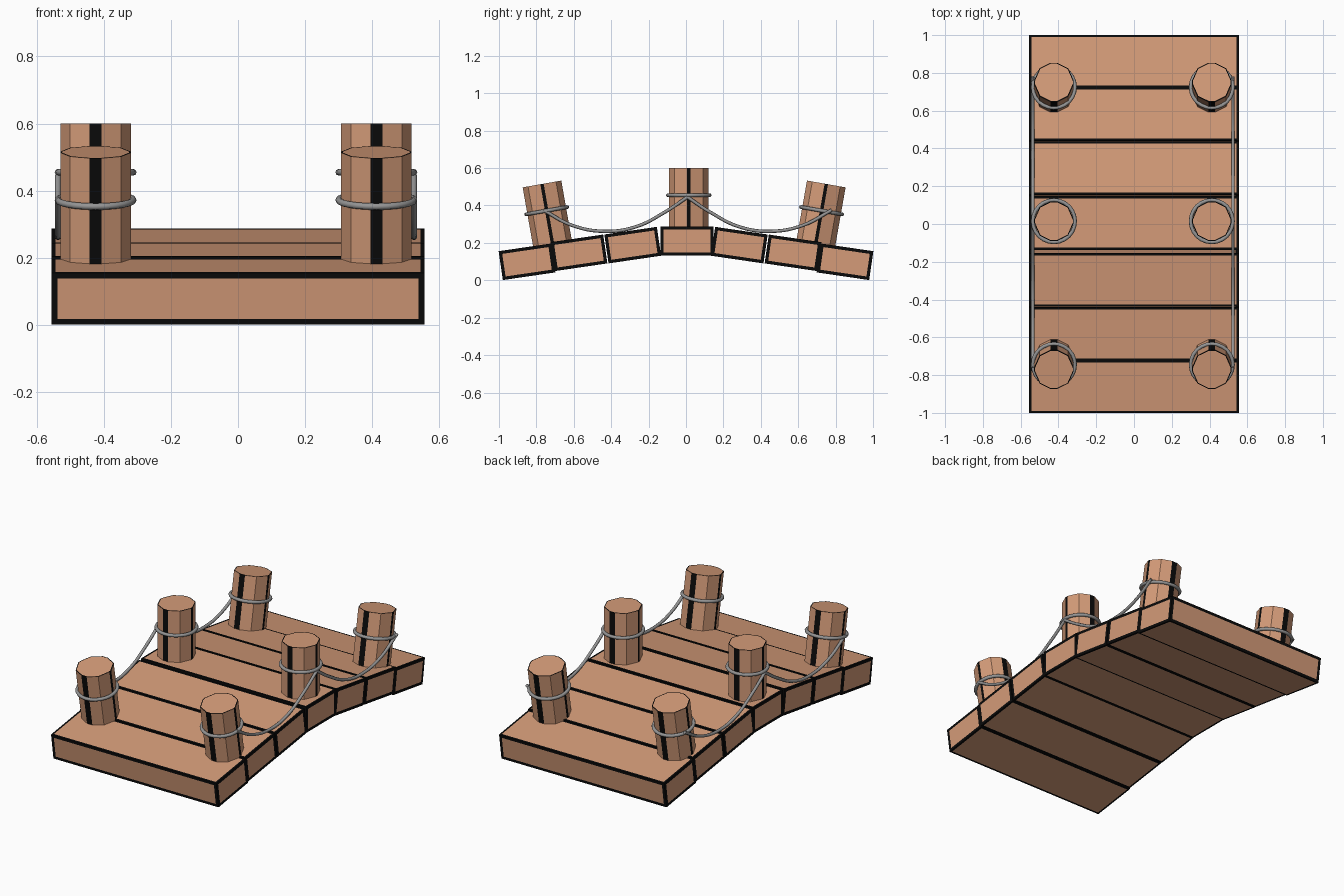
import bpy, bmesh, math
from mathutils import Matrix, Vector

if "Cube" in bpy.data.objects:
    bpy.data.objects.remove(bpy.data.objects["Cube"], do_unlink=True)


def material(name, rgb):
    m = bpy.data.materials.new(name)
    m.use_nodes = True
    m.diffuse_color = (*rgb, 1)
    m.node_tree.nodes["Principled BSDF"].inputs["Base Color"].default_value = (*rgb, 1)
    return m


WOOD = material("tan wood", (0.66, 0.33, 0.19))
BLACK = material("black trim", (0.003, 0.003, 0.003))
ROPE = material("grey rope", (0.30, 0.30, 0.30))


def add_object(name, bm, mats, matrix):
    bmesh.ops.recalc_face_normals(bm, faces=bm.faces)
    mesh = bpy.data.meshes.new(name)
    bm.to_mesh(mesh)
    bm.free()
    for m in mats:
        mesh.materials.append(m)
    ob = bpy.data.objects.new(name, mesh)
    ob.matrix_world = matrix
    bpy.context.collection.objects.link(ob)
    return ob


def placed(x, y, z, tilt):
    return Matrix.Translation((x, y, z)) @ Matrix.Rotation(math.radians(tilt), 4, 'X')


# Planks: boxes whose faces each have an inset panel inside a black border
def plank(name, y, z, tilt):
    bm = bmesh.new()
    bmesh.ops.create_cube(bm, size=1)
    bmesh.ops.scale(bm, vec=(1.11, 0.284, 0.156), verts=bm.verts)
    bm.normal_update()
    panels = list(bm.faces)
    for f in panels:
        border = 0.016 if abs(f.normal.z) > 0.5 else 0.024
        ring = bmesh.ops.inset_individual(bm, faces=[f], thickness=border)
        for r in ring["faces"]:
            r.material_index = 1
    add_object(name, bm, [WOOD, BLACK], placed(0, y, z, tilt))


plank("plank_middle", 0.005, 0.21, 0)
for side, end in ((-1, "front"), (1, "back")):
    for i, (y, z) in enumerate(((0.285, 0.188), (0.572, 0.147), (0.85, 0.099))):
        plank(f"plank_{end}_{i + 1}", side * y, z, -side * 8.3)


# Posts: eight-sided logs with narrow black strips on four corners
R, HEIGHT = 0.107, 0.36


def post(name, matrix):
    profile = []
    for k in range(8):
        a = k * math.pi / 4
        centre = Vector((math.cos(a), math.sin(a), 0)) * R
        if k % 2:
            profile.append((centre, 0))
        else:
            half = 0.018 if k % 4 else 0.009
            side = Vector((-math.sin(a), math.cos(a), 0)) * half
            profile += [(centre * 0.98 - side, 1), (centre * 0.98 + side, 0)]
    bm = bmesh.new()
    low = [bm.verts.new(p - Vector((0, 0, HEIGHT))) for p, s in profile]
    top = [bm.verts.new(p) for p, s in profile]
    n = len(profile)
    for i in range(n):
        j = (i + 1) % n
        f = bm.faces.new((low[i], low[j], top[j], top[i]))
        f.material_index = profile[i][1]
    bm.faces.new(low[::-1])
    cap = bm.faces.new(top)
    bm.normal_update()
    for r in bmesh.ops.inset_individual(bm, faces=[cap], thickness=0.005)["faces"]:
        r.material_index = 1
    add_object(name, bm, [WOOD, BLACK], matrix)


# Rope loop tied around each post
def rope_loop(name, matrix, drop):
    bpy.ops.mesh.primitive_torus_add(major_segments=24, minor_segments=8,
                                     major_radius=0.112, minor_radius=0.010)
    ob = bpy.context.object
    ob.name = name
    ob.matrix_world = matrix @ Matrix.Translation((0, 0, -drop))
    ob.data.materials.append(ROPE)
    ob.data.shade_smooth()


# Sagging rope swept along a smooth path
def hanging_rope(name, points):
    cu = bpy.data.curves.new(name, 'CURVE')
    cu.dimensions = '3D'
    cu.bevel_depth = 0.009
    cu.bevel_resolution = 2
    cu.use_fill_caps = True
    sp = cu.splines.new('BEZIER')
    sp.bezier_points.add(len(points) - 1)
    sp.resolution_u = 6
    for bp, p in zip(sp.bezier_points, points):
        bp.co = p
        bp.handle_left_type = bp.handle_right_type = 'AUTO'
    cu.materials.append(ROPE)
    ob = bpy.data.objects.new(name, cu)
    bpy.context.collection.objects.link(ob)
    bpy.ops.object.select_all(action='DESELECT')
    bpy.context.view_layer.objects.active = ob
    ob.select_set(True)
    bpy.ops.object.convert(target='MESH')


SAG = ((0, 0.445), (0.12, 0.365), (0.28, 0.285), (0.45, 0.262), (0.62, 0.295), (0.77, 0.375))

for x, out, side in ((-0.424, -1, "right"), (0.412, 1, "left")):
    for y, z, tilt, end in ((-0.77, 0.515, 10, "front"), (0.015, 0.6, 0, "middle"),
                            (0.75, 0.515, -10, "back")):
        m = placed(x, y, z, tilt)
        post(f"post_{end}_{side}", m)
        rope_loop(f"rope_loop_{end}_{side}", m, 0.145)
    for direction, end in ((-1, "front"), (1, "back")):
        hanging_rope(f"hanging_rope_{end}_{side}",
                     [(x + out * 0.112, direction * y + 0.008, z) for y, z in SAG])
